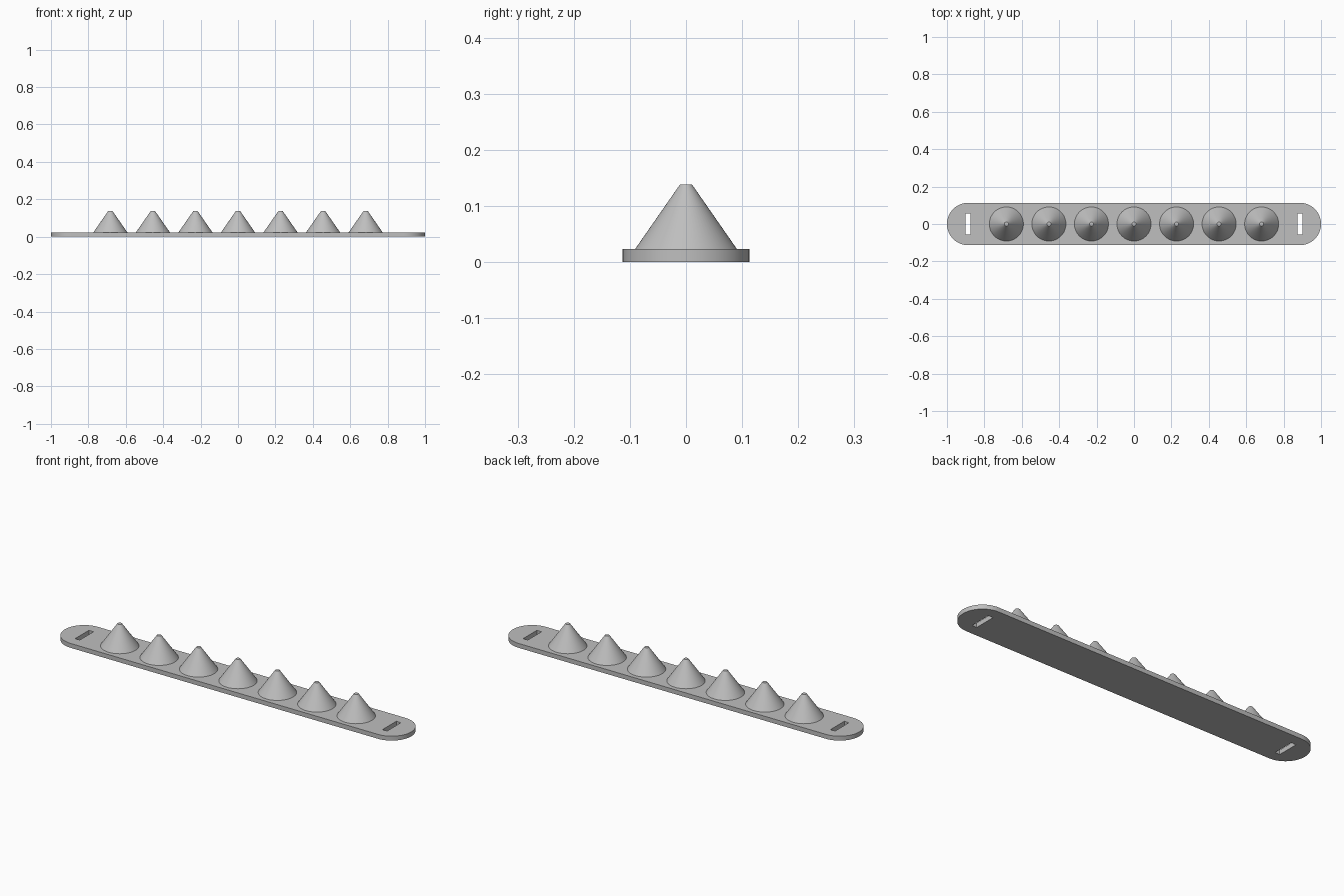
import bpy, bmesh, math

if "Cube" in bpy.data.objects:
    bpy.data.objects.remove(bpy.data.objects["Cube"])

HALF_LEN, HALF_WID, THICK = 1.0, 0.113, 0.023
TIP_Z, BASE_R, TIP_R = 0.138, 0.091, 0.011
SPACING, COUNT = 0.2275, 7
SLOT_X, SLOT_HX, SLOT_HY = 0.887, 0.0135, 0.057

grey = bpy.data.materials.new("plain_grey")
grey.diffuse_color = (0.52, 0.52, 0.52, 1)
grey.use_nodes = True
grey.node_tree.nodes["Principled BSDF"].inputs["Base Color"].default_value = grey.diffuse_color


def finish(bm, name, location=(0, 0, 0)):
    mesh = bpy.data.meshes.new(name)
    bm.to_mesh(mesh)
    bm.free()
    obj = bpy.data.objects.new(name, mesh)
    obj.location = location
    mesh.materials.append(grey)
    bpy.context.collection.objects.link(obj)
    bpy.ops.object.select_all(action='DESELECT')
    obj.select_set(True)
    bpy.context.view_layer.objects.active = obj
    bpy.ops.object.shade_smooth_by_angle(angle=math.radians(30))
    return obj


def loop(bm, points):
    verts = [bm.verts.new((x, y, 0)) for x, y in points]
    return [bm.edges.new((a, b)) for a, b in zip(verts, verts[1:] + verts[:1])]


# Base strip: round-ended outline with a strap slot near each end
bm = bmesh.new()
outline = []
for side in (1, -1):
    for i in range(33):
        a = math.pi * (i / 32 - 0.5)
        outline.append((side * (HALF_LEN - HALF_WID + HALF_WID * math.cos(a)),
                        side * HALF_WID * math.sin(a)))
edges = loop(bm, outline)
for side in (1, -1):
    edges += loop(bm, [(side * SLOT_X + sx * SLOT_HX, sy * SLOT_HY)
                       for sx, sy in ((-1, -1), (1, -1), (1, 1), (-1, 1))])
bmesh.ops.triangle_fill(bm, edges=edges, use_beauty=True, normal=(0, 0, 1))
extruded = bmesh.ops.extrude_face_region(bm, geom=bm.faces[:], use_keep_orig=True)
top = [g for g in extruded["geom"] if isinstance(g, bmesh.types.BMVert)]
bmesh.ops.translate(bm, verts=top, vec=(0, 0, THICK))
bmesh.ops.recalc_face_normals(bm, faces=bm.faces[:])
finish(bm, "base_strip")

# Row of blunt cones, open underneath where they meet the strip
height = TIP_Z - THICK
for i in range(COUNT):
    bm = bmesh.new()
    bmesh.ops.create_cone(bm, cap_ends=True, segments=64, radius1=BASE_R,
                          radius2=TIP_R, depth=height)
    under = [f for f in bm.faces if f.normal.z < -0.9]
    bmesh.ops.delete(bm, geom=under, context='FACES')
    finish(bm, f"cone_{i + 1}",
           ((i - (COUNT - 1) / 2) * SPACING, 0, THICK + height / 2))
